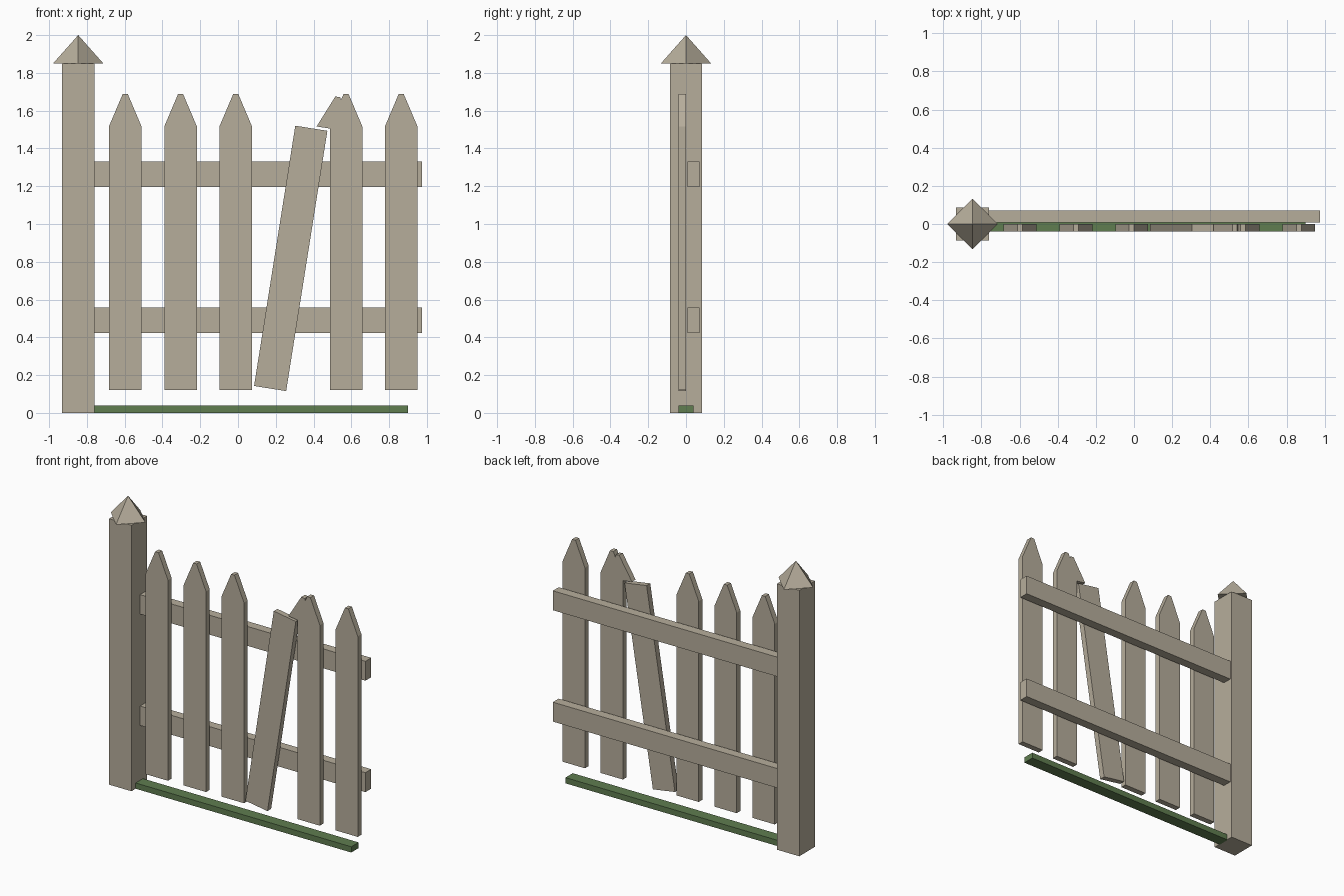
import bpy, bmesh, math
from mathutils import Matrix

default = bpy.data.objects.get("Cube")
if default:
    bpy.data.objects.remove(default, do_unlink=True)


def make_material(name, rgb):
    mat = bpy.data.materials.new(name)
    mat.use_nodes = True
    mat.diffuse_color = (*rgb, 1)
    mat.node_tree.nodes["Principled BSDF"].inputs["Base Color"].default_value = (*rgb, 1)
    return mat


WOOD = make_material("weathered wood", (0.47, 0.42, 0.33))
GRASS = make_material("grass green", (0.115, 0.205, 0.08))


def finish(name, bm, mat):
    bmesh.ops.recalc_face_normals(bm, faces=bm.faces)
    mesh = bpy.data.meshes.new(name)
    bm.to_mesh(mesh)
    bm.free()
    mesh.materials.append(mat)
    obj = bpy.data.objects.new(name, mesh)
    bpy.context.collection.objects.link(obj)
    return obj


def box(name, low, high, mat):
    bm = bmesh.new()
    bmesh.ops.create_cube(bm, size=1)
    for v in bm.verts:
        v.co = [(a + b) / 2 + c * (b - a) for a, b, c in zip(low, high, v.co)]
    return finish(name, bm, mat)


def board(name, profile, x, z, tilt=0):
    """Extrude an x-z outline to board thickness, then place and lean it."""
    bm = bmesh.new()
    face = bm.faces.new([bm.verts.new((px, BOARD_FRONT, pz)) for px, pz in profile])
    side = bmesh.ops.extrude_face_region(bm, geom=[face])["geom"]
    moved = [g for g in side if isinstance(g, bmesh.types.BMVert)]
    bmesh.ops.translate(bm, verts=moved, vec=(0, BOARD_DEPTH, 0))
    obj = finish(name, bm, WOOD)
    obj.matrix_world = Matrix.Translation((x, 0, z)) @ Matrix.Rotation(tilt, 4, "Y")
    return obj


BOARD_FRONT, BOARD_DEPTH = -0.04, 0.04
HALF, TIP, SHAFT, POINT = 0.086, 0.013, 1.395, 0.172

# Post with a pyramid cap turned corner-on
box("post", (-0.932, -0.086, 0), (-0.76, 0.086, 1.85), WOOD)
bm = bmesh.new()
bmesh.ops.create_cone(bm, cap_ends=True, segments=4, radius1=0.133, radius2=0,
                      depth=0.15, matrix=Matrix.Translation((-0.846, 0, 1.925)))
finish("post_cap", bm, WOOD)

# Rails behind the pickets
for name, z in (("lower_rail", 0.422), ("upper_rail", 1.197)):
    box(name, (-0.8, 0.008, z), (0.975, 0.072, z + 0.135), WOOD)

# Standing pickets
shaft = [(-HALF, 0), (HALF, 0), (HALF, SHAFT), (-HALF, SHAFT)]
point = [(-HALF, 0), (HALF, 0), (TIP, POINT), (-TIP, POINT)]
picket = shaft[:3] + [(x, z + SHAFT) for x, z in point[2:]] + shaft[3:]
for i, x in enumerate((-0.597, -0.304, -0.012, 0.572, 0.864)):
    board(f"picket_{i + 1}", picket, x, 0.122)

# Broken picket leaning over, with its snapped point
LEAN = math.radians(9)
board("broken_picket", shaft, 0.17, 0.129, LEAN)
board("broken_picket_point", point, 0.501, 1.503, LEAN)

# Grass strip
box("grass_strip", (-0.765, -0.04, 0), (0.9, 0.04, 0.04), GRASS)
